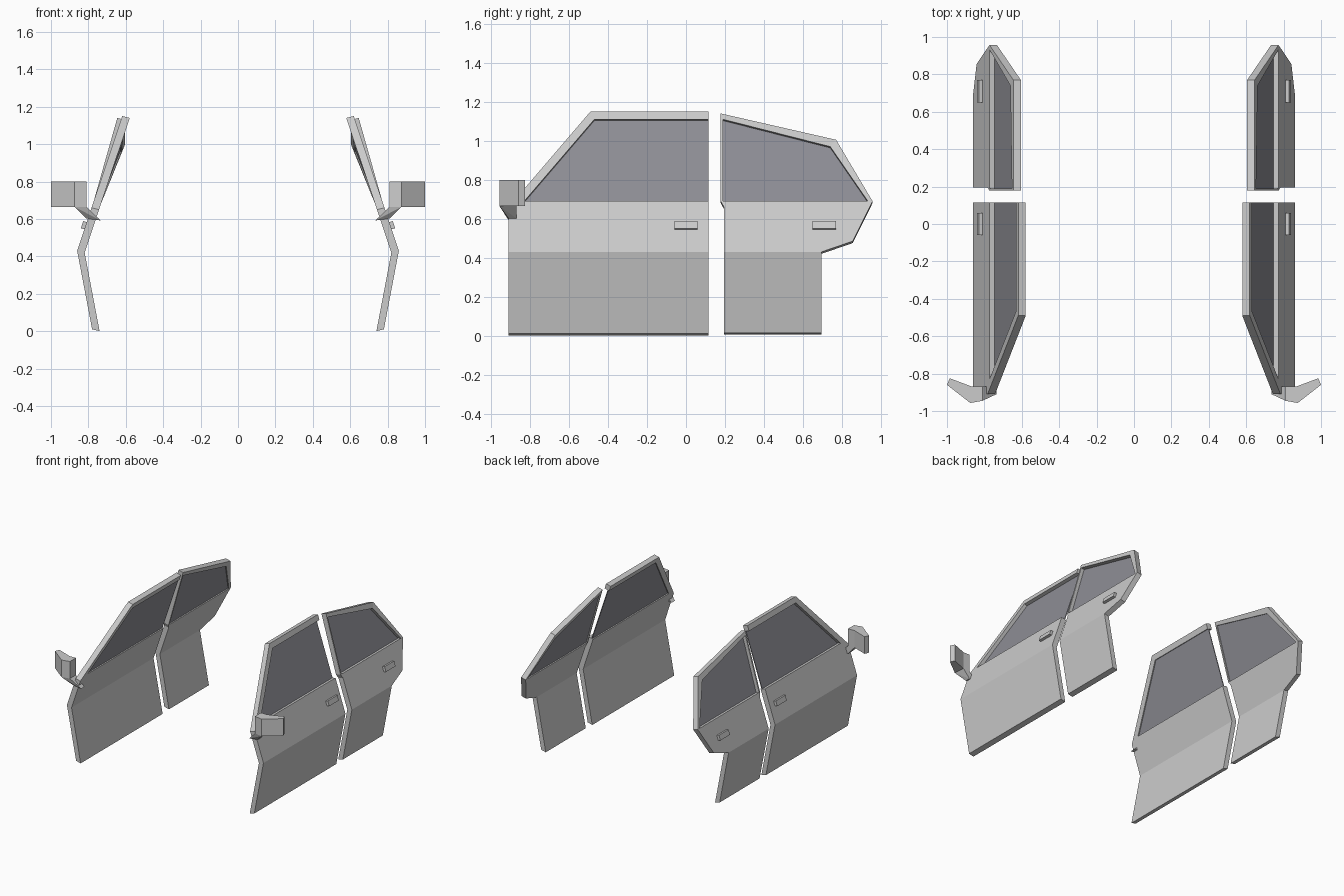
import bpy, bmesh
from mathutils import Vector

if "Cube" in bpy.data.objects:
    bpy.data.objects.remove(bpy.data.objects["Cube"])

glass_mat = bpy.data.materials.new("dark_glass")
glass_mat.diffuse_color = (0.27, 0.27, 0.30, 1)
glass_mat.use_nodes = True
glass_mat.node_tree.nodes["Principled BSDF"].inputs["Base Color"].default_value = glass_mat.diffuse_color

WAIST, BELT = 0.43, 0.69
THICK = Vector((-0.04, 0, -0.01))


def front_skin(y, z):
    """Outer x of the door side: flares out to the waist, then leans in."""
    if z < WAIST:
        return 0.78 + 0.08 * (z - 0.01) / 0.42
    return 0.86 - 0.335 * (z - WAIST)


def rear_skin(y, z):
    """Same, but the window area leans in more towards the back."""
    if z <= BELT:
        return front_skin(y, z)
    return 0.773 - (0.284 + 0.122 * (y - 0.18) / 0.59) * (z - BELT)


def finish(name, bm, mat=None):
    bmesh.ops.recalc_face_normals(bm, faces=bm.faces[:])
    me = bpy.data.meshes.new(name)
    bm.to_mesh(me)
    bm.free()
    ob = bpy.data.objects.new(name, me)
    bpy.context.collection.objects.link(ob)
    ob.modifiers.new("both_sides", 'MIRROR')
    ob.modifiers["both_sides"].use_mirror_merge = False
    if mat:
        me.materials.append(mat)
    return ob


def slab(name, skin, polys, depth, inset=0.0, mat=None):
    """Lay (y, z) polygons on the door skin and give them thickness."""
    bm = bmesh.new()
    cache = {}
    for poly in polys:
        vs = []
        for y, z in poly:
            if (y, z) not in cache:
                cache[(y, z)] = bm.verts.new((skin(y, z) - inset, y, z - inset * 0.25))
            vs.append(cache[(y, z)])
        bm.faces.new(vs)
    ext = bmesh.ops.extrude_face_region(bm, geom=bm.faces[:], use_keep_orig=True)
    moved = [g for g in ext["geom"] if isinstance(g, bmesh.types.BMVert)]
    bmesh.ops.translate(bm, verts=moved, vec=depth)
    return finish(name, bm, mat)


def strips(outer, inner):
    """Quads between two matching open paths."""
    return [[outer[i], outer[i + 1], inner[i + 1], inner[i]] for i in range(len(outer) - 1)]


def hull(name, points):
    bm = bmesh.new()
    for p in points:
        bm.verts.new(p)
    bmesh.ops.convex_hull(bm, input=bm.verts[:])
    bmesh.ops.dissolve_limit(bm, angle_limit=0.02, verts=bm.verts[:], edges=bm.edges[:])
    return finish(name, bm)


# Front door: lower panel, upper panel, pillar and roof rail
f_out = [(-0.91, 0.66), (-0.49, 1.15), (0.115, 1.15)]
f_in = [(-0.83, BELT), (-0.47, 1.11), (0.115, 1.11)]
front_panels = [
    [(-0.91, 0.01), (0.115, 0.01), (0.115, WAIST), (-0.91, WAIST)],
    [(-0.91, WAIST), (0.115, WAIST), (0.115, BELT), f_in[0], f_out[0]],
]
slab("front_door", front_skin, front_panels + strips(f_out, f_in), THICK)
slab("front_window", front_skin, [f_in + [(0.115, BELT)]],
     Vector((-0.006, 0, -0.0015)), 0.026, glass_mat)

# Rear door: lower panel, upper panel with wheel arch cut, window frame
r_out = [(0.178, BELT), (0.178, 1.14), (0.77, 1.005), (0.957, BELT)]
r_in = [(0.19, BELT), (0.19, 1.11), (0.74, 0.97), (0.933, BELT)]
rear_panels = [
    [(0.195, 0.015), (0.695, 0.015), (0.695, WAIST), (0.195, WAIST)],
    [(0.195, WAIST), (0.695, WAIST), (0.855, 0.485), r_out[3], r_in[3],
     r_in[0], r_out[0], (0.195, 0.66)],
]
slab("rear_door", rear_skin, rear_panels + strips(r_out, r_in), THICK)
slab("rear_window", rear_skin, [r_in], Vector((-0.006, 0, -0.0015)), 0.026, glass_mat)

# Door handles
for name, y0 in (("front_handle", -0.06), ("rear_handle", 0.65)):
    rect = [(y0, 0.545), (y0 + 0.12, 0.545), (y0 + 0.12, 0.583), (y0, 0.583)]
    slab(name, front_skin, [rect], Vector((0.019, 0, 0.005)))

# Wing mirror housing and its tapered bracket
plan = [(1.0, -0.86), (0.985, -0.825), (0.865, -0.87), (0.81, -0.87), (0.81, -0.945), (0.875, -0.957)]
bm = bmesh.new()
face = bm.faces.new([bm.verts.new((x, y, 0.665)) for x, y in plan])
ext = bmesh.ops.extrude_face_region(bm, geom=[face], use_keep_orig=True)
bmesh.ops.translate(bm, verts=[g for g in ext["geom"] if isinstance(g, bmesh.types.BMVert)],
                    vec=(0, 0, 0.135))
finish("wing_mirror", bm)
hull("mirror_bracket",
     [(x, y, z) for x, z in ((0.735, 0.592), (0.81, 0.602)) for y in (-0.91, -0.87)]
     + [(0.81, -0.945, 0.665), (0.875, -0.957, 0.665), (0.81, -0.87, 0.665), (0.865, -0.87, 0.665)])
